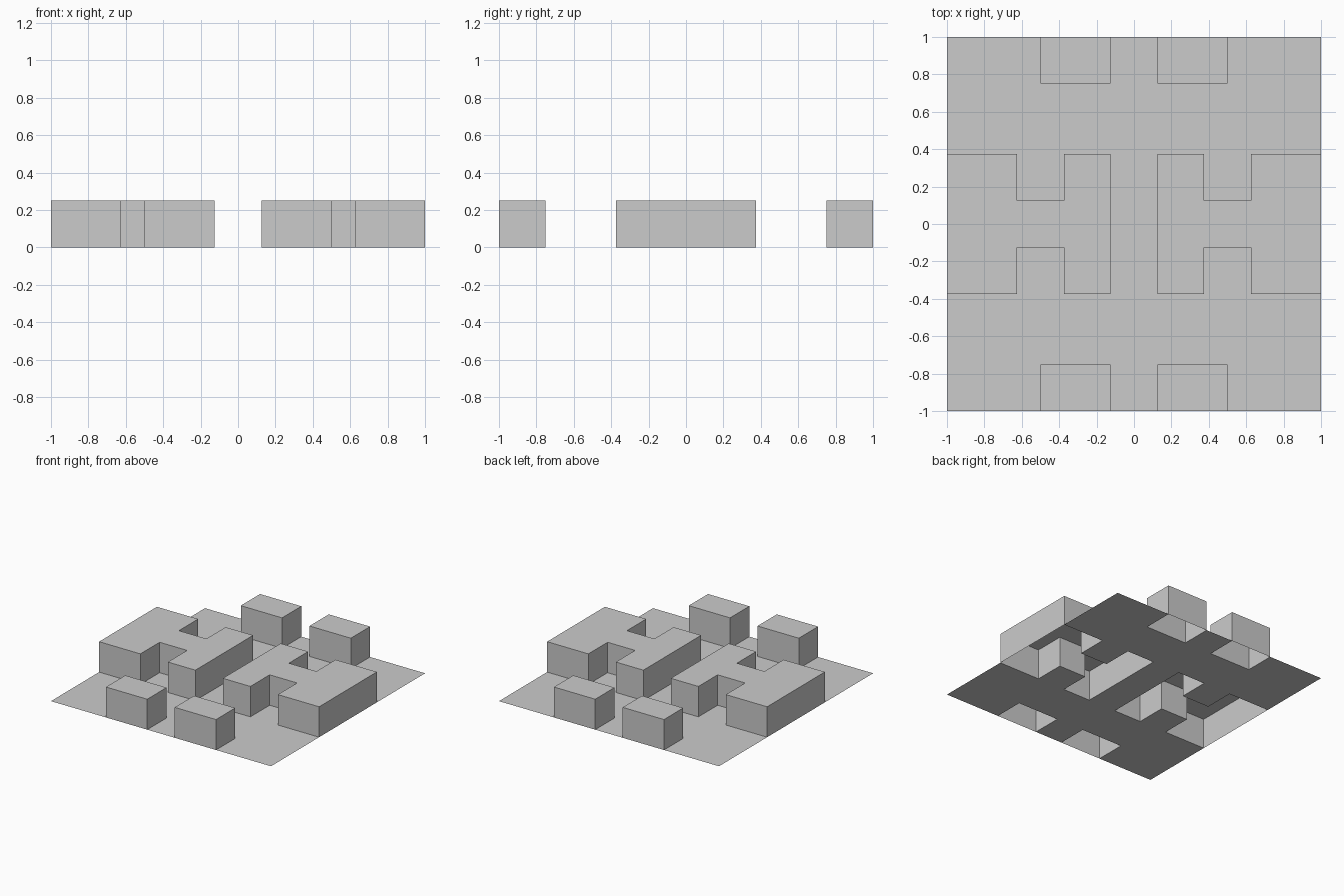
import bpy, bmesh

if "Cube" in bpy.data.objects:
    bpy.data.objects.remove(bpy.data.objects["Cube"])

S = 0.125      # grid cell
H = 0.25       # block height

# Raised footprints in one quadrant (x0, x1, y0, y1), mirrored over x and y
RAISED = [
    (0.125, 0.375, 0, 0.375),   # inner bar
    (0.375, 0.625, 0, 0.125),   # linking bar
    (0.625, 1.0, 0, 0.375),     # outer bar
    (0.125, 0.5, 0.75, 1.0),    # edge block
]


def raised(x, y):
    x, y = abs(x), abs(y)
    return any(a < x < b and c < y < d for a, b, c, d in RAISED)


bm = bmesh.new()


def face(*pts):
    bm.faces.new([bm.verts.new(p) for p in pts])


# Single open sheet: floor cells, raised tops and walls around raised areas
r = S / 2
for i in range(16):
    for j in range(16):
        x, y = -1 + (i + 0.5) * S, -1 + (j + 0.5) * S
        up = raised(x, y)
        z = H if up else 0
        face((x - r, y - r, z), (x + r, y - r, z), (x + r, y + r, z), (x - r, y + r, z))
        if not up:
            continue
        for dx, dy in ((1, 0), (-1, 0), (0, 1), (0, -1)):
            if not raised(x + dx * S, y + dy * S):
                ax, ay = x + dx * r + dy * r, y + dy * r - dx * r
                bx, by = x + dx * r - dy * r, y + dy * r + dx * r
                face((ax, ay, 0), (bx, by, 0), (bx, by, H), (ax, ay, H))

# Merge the cells into clean flat faces
bmesh.ops.remove_doubles(bm, verts=bm.verts, dist=1e-4)
bmesh.ops.dissolve_limit(bm, angle_limit=0.02, verts=bm.verts, edges=bm.edges)

mesh = bpy.data.meshes.new("relief_panel")
bm.to_mesh(mesh)
bm.free()
bpy.context.collection.objects.link(bpy.data.objects.new("relief_panel", mesh))
